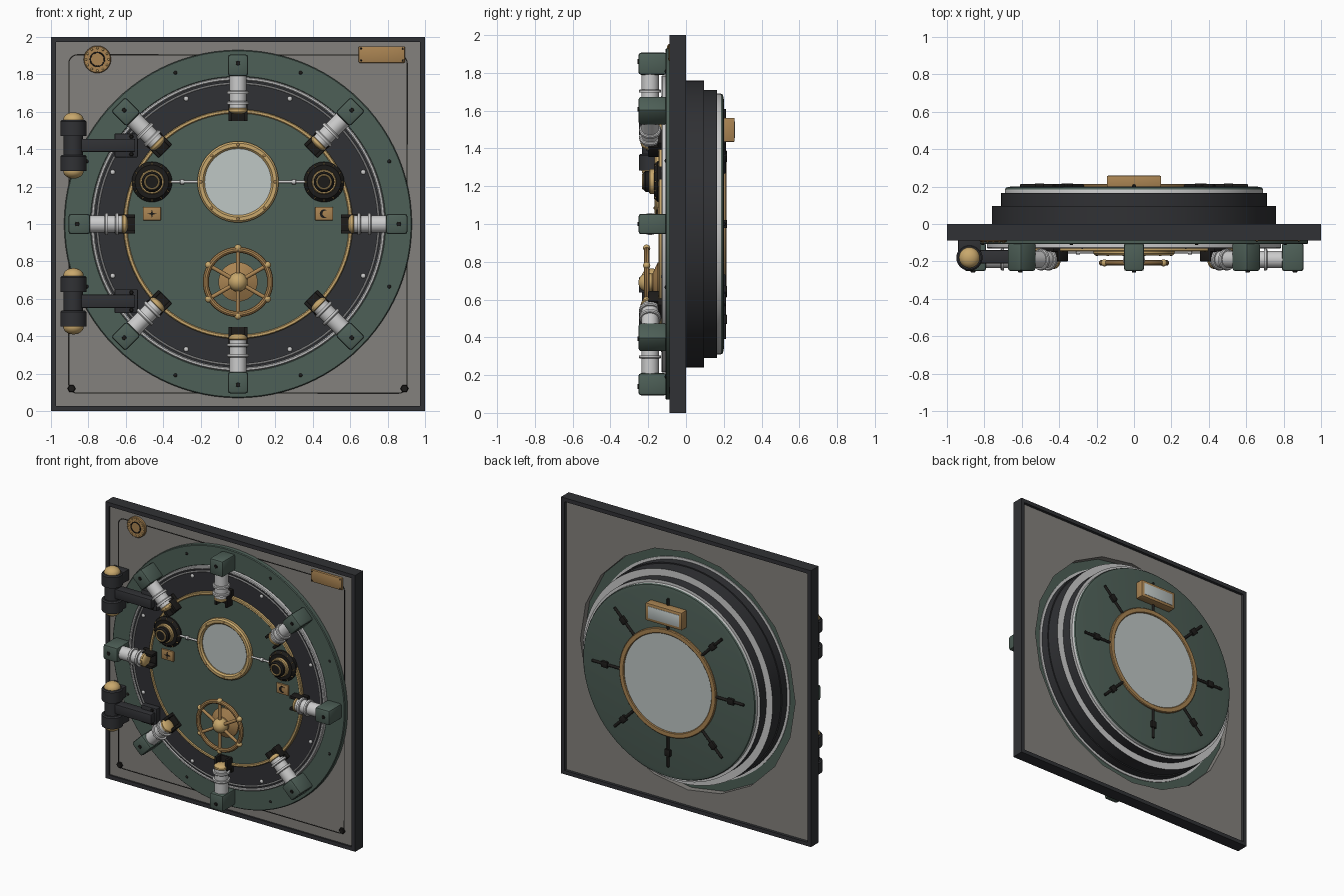
import bpy, bmesh
from math import pi, sin, cos, radians
from mathutils import Matrix, Vector

if "Cube" in bpy.data.objects:
    bpy.data.objects.remove(bpy.data.objects["Cube"])

T, R = Matrix.Translation, Matrix.Rotation
# Face space: x = model x, y = height from the door centre, z = distance to the front
FACE = T((0, 0, 1)) @ R(pi / 2, 4, 'X')


def material(name, rgb, metallic=0.0):
    m = bpy.data.materials.new(name)
    m.diffuse_color = (*rgb, 1)
    m.use_nodes = True
    shader = m.node_tree.nodes["Principled BSDF"]
    shader.inputs["Base Color"].default_value = (*rgb, 1)
    shader.inputs["Metallic"].default_value = metallic
    shader.inputs["Roughness"].default_value = 0.45
    return m


GREEN = material("green_paint", (.075, .115, .095))
DARK = material("dark_iron", (.03, .031, .035))
BLACK = material("black", (.012, .011, .01))
BRASS = material("brass", (.58, .39, .15), .2)
BRONZE = material("bronze", (.4, .23, .085), .2)
SILVER = material("silver", (.6, .6, .6), .2)
STEEL = material("grey_sheet", (.23, .22, .205))
GLASS = material("glass", (.52, .57, .56))


def finish(name, mesh, mats, M):
    for m in mats:
        mesh.materials.append(m)
    mesh.shade_smooth()
    mesh.set_sharp_from_angle(angle=radians(35))
    ob = bpy.data.objects.new(name, mesh)
    ob.matrix_world = FACE @ M
    bpy.context.collection.objects.link(ob)
    return ob


def lathe(name, pts, mats, M=Matrix(), segs=32, closed=False):
    """Turn an (r, h) profile around z; one material, or one per segment."""
    mats = mats if isinstance(mats, list) else [mats]
    used = list(dict.fromkeys(mats))
    bm = bmesh.new()
    rings = [[bm.verts.new((r * cos(2 * pi * i / segs), r * sin(2 * pi * i / segs), h))
              for i in range(segs)] for r, h in pts]
    for k in range(len(pts) if closed else len(pts) - 1):
        a, b = rings[k], rings[(k + 1) % len(pts)]
        for i in range(segs):
            j = (i + 1) % segs
            f = bm.faces.new((a[i], a[j], b[j], b[i]))
            f.material_index = used.index(mats[k % len(mats)])
    bmesh.ops.remove_doubles(bm, verts=bm.verts, dist=1e-5)
    bmesh.ops.recalc_face_normals(bm, faces=bm.faces)
    mesh = bpy.data.meshes.new(name)
    bm.to_mesh(mesh)
    bm.free()
    return finish(name, mesh, used, M)


def disc(name, r, h0, h1, mat, M=Matrix(), segs=32, c=.004):
    return lathe(name, [(0, h0), (r, h0), (r, h1 - c), (r - c, h1), (0, h1)], mat, M, segs)


def ring(name, r0, r1, h0, h1, mat, M=Matrix(), segs=64, c=.005):
    return lathe(name, [(r0, h0), (r1, h0), (r1, h1 - c), (r1 - c, h1), (r0 + c, h1), (r0, h1 - c)],
                 mat, M, segs, True)


def torus(name, R0, r, mat, M=Matrix(), segs=64):
    pts = [(R0 + r * cos(a * pi / 5), r * sin(a * pi / 5)) for a in range(10)]
    return lathe(name, pts, mat, M, segs, True)


def ball(name, r, mat, M=Matrix(), squash=1.0):
    pts = [(r * sin(a * pi / 12), -r * squash * cos(a * pi / 12)) for a in range(13)]
    return lathe(name, pts, mat, M, 24)


def box(name, lo, hi, mat, M=Matrix(), bevel=.006):
    lo, hi = Vector(lo), Vector(hi)
    bm = bmesh.new()
    bmesh.ops.create_cube(bm, size=1, matrix=T((lo + hi) / 2) @ Matrix.Diagonal((*(hi - lo), 1)))
    if bevel:
        bmesh.ops.bevel(bm, geom=bm.edges[:], offset=bevel, segments=2, profile=.5, affect='EDGES')
    mesh = bpy.data.meshes.new(name)
    bm.to_mesh(mesh)
    bm.free()
    return finish(name, mesh, [mat], M)


def plate(name, outlines, h0, h1, mat, M=Matrix()):
    """Extrude flat outlines; a nested outline becomes a hole."""
    cu = bpy.data.curves.new(name, 'CURVE')
    cu.dimensions, cu.fill_mode, cu.extrude = '2D', 'BOTH', (h1 - h0) / 2
    for pts in outlines:
        s = cu.splines.new('POLY')
        s.points.add(len(pts) - 1)
        for p, (x, y) in zip(s.points, pts):
            p.co = (x, y, 0, 1)
        s.use_cyclic_u = True
    tmp = bpy.data.objects.new(name + "_tmp", cu)
    mesh = bpy.data.meshes.new_from_object(tmp)
    bpy.data.objects.remove(tmp)
    mesh.materials.clear()
    return finish(name, mesh, [mat], M @ T((0, 0, (h0 + h1) / 2)))


def circle(r, n, x=0, y=0, a0=0, a1=2 * pi):
    return [(x + r * cos(a0 + (a1 - a0) * i / n), y + r * sin(a0 + (a1 - a0) * i / n)) for i in range(n)]


def rounded_square(s, r):
    c = s - r
    return [p for k, (x, y) in enumerate([(c, c), (-c, c), (-c, -c), (c, -c)])
            for p in circle(r, 6, x, y, k * pi / 2, (k + 1) * pi / 2)]


def spin(deg, r=0, h=0):
    return R(radians(deg), 4, 'Z') @ T((r, 0, h))


ALONG_X, UP = R(pi / 2, 4, 'Y'), R(-pi / 2, 4, 'X')
square = lambda s: [(s, s), (-s, s), (-s, -s), (s, -s)]

# Wall panel and frame
plate("frame", [square(1), square(.972)], 0, .088, DARK)
plate("wall_sheet", [square(.975), circle(.86, 20)], .02, .075, STEEL)
plate("sheet_groove", [rounded_square(.908, .05), rounded_square(.902, .045)], .074, .077, BLACK)
for x in (-.89, .89):
    disc("corner_bolt", .022, .07, .09, BLACK, T((x, -.88, 0)), 6)

# Door ring, stepped plug and front face
ring("door_flange", .785, .93, .065, .108, GREEN, segs=96)
ring("seal_ring", .768, .787, .06, .13, SILVER, segs=96)
lathe("door_plug", [(0, .125), (.768, .125), (.768, 0), (.76, 0), (.76, -.095), (.71, -.095), (.71, -.165),
                    (.69, -.165), (.69, -.185), (.685, -.195), (.66, -.2), (0, -.2)],
      [DARK] * 4 + [SILVER, DARK, SILVER, SILVER] + [GREEN] * 3, segs=96)
torus("door_trim_line", .752, .005, SILVER, T((0, 0, .126)), 96)
disc("door_face", .6, .12, .14, GREEN, segs=96)
ring("door_face_trim", .592, .614, .12, .146, BRASS, segs=96)
for k in range(8):
    a = 22.5 + 45 * k
    ball("door_rivet", .013, SILVER, spin(a, .725, .125), .6)
    ball("flange_rivet", .01, BLACK, spin(a, .875, .107), .6)

# Eight locking bolts; local x runs outward from the door centre
for k in range(8):
    M = spin(45 * k)
    box("clamp_block", (.79, -.054, .1), (.907, .054, .252), GREEN, M, .015)
    disc("clamp_block_screw", .013, .25, .258, BLACK, M @ T((.86, 0, 0)), 6, .002)
    axis = M @ T((0, 0, .19)) @ ALONG_X
    disc("locking_bolt", .046, .61, .8, SILVER, axis)
    for h in (.64, .695):
        ring("bolt_collar", .03, .058, h, h + .018, SILVER, axis, 32)
    ring("bolt_brass_band", .03, .05, .604, .62, BRASS, axis, 32)
    ball("bolt_end_cap", .048, BRASS, axis @ T((0, 0, .606)), .4)
    box("bolt_saddle", (.55, -.052, .12), (.66, .052, .15), BLACK, M)
    for s in (-1, 1):
        box("saddle_cheek", (.55, s * .042 - .01, .13), (.63, s * .042 + .01, .2), BLACK, M, .004)

# Two hinges
for v in (.42, -.413):
    M = T((-.88, v, .18))
    disc("hinge_pin", .052, -.14, .14, DARK, M @ UP)
    for s in (-1, 1):
        K = M @ T((0, s * .093, 0))
        disc("hinge_knuckle", .07, -.043, .043, DARK, K @ UP, c=.008)
        box("hinge_mount", (-.06, -.04, -.11), (.06, .04, -.03), DARK, K)
        ball("hinge_finial", .055, BRASS, M @ T((0, s * .136, 0)) @ UP, .75)
    box("hinge_arm", (0, -.035, -.04), (.33, .035, .03), DARK, M)
    box("hinge_arm_foot", (.22, -.064, -.06), (.345, .064, -.015), DARK, M)
    for s in (-1, 1):
        disc("hinge_foot_bolt", .012, -.02, -.008, BLACK, M @ T((.31, s * .047, 0)), 6)

# Front porthole
M = T((0, .225, 0))
ring("porthole_rim", .178, .217, .13, .168, BRASS, M, c=.01)
disc("porthole_glass", .182, .13, .15, GLASS, M, 64)
for k in range(8):
    ball("porthole_screw", .008, BRONZE, M @ spin(45 * k, .198, .167), .6)

# Dials, link rods and small emblem plates
for s in (-1, 1):
    M = T((s * .46, .225, 0))
    lathe("dial_plate", [(0, .13), (.108, .13), (.108, .15), (.09, .17), (0, .17)], BLACK, M, 48)
    for k in range(12):
        box("dial_tick", (-.01, -.002, .158), (.01, .002, .166), BRASS, M @ spin(30 * k, .094), 0)
    ring("dial_ring", .05, .066, .165, .195, BRASS, M, 48)
    disc("dial_knob", .055, .16, .225, BLACK, M, 24, .01)
    ring("dial_knob_trim", .032, .042, .21, .232, BRASS, M, 32, .003)
    rod = T((0, .225, .15)) @ R(s * pi / 2, 4, 'Y')
    disc("link_rod", .007, .21, .36, SILVER, rod, 12, .001)
    disc("link_rod_collar", .013, .29, .31, SILVER, rod, 12, .002)
    E = T((s * .46, .055, 0))
    box("emblem_plate", (-.048, -.036, .13), (.048, .036, .152), BRONZE, E, .004)
    if s < 0:
        star = [((.024 if i % 2 == 0 else .007) * cos(i * pi / 4),
                 (.024 if i % 2 == 0 else .007) * sin(i * pi / 4)) for i in range(8)]
        plate("star_emblem", [star], .15, .155, BLACK, E)
    else:
        moon = circle(.023, 16, 0, 0, pi / 4, 7 * pi / 4) + circle(.018, 12, .01, 0, 7 * pi / 4, pi / 4)
        plate("moon_emblem", [moon], .15, .155, BLACK, E)

# Hand wheel
M = T((0, -.31, 0))
lathe("wheel_base", [(0, .13), (.105, .13), (.105, .15), (.085, .16), (.05, .175), (.035, .2), (0, .2)],
      BRONZE, M, 48)
torus("wheel_rim", .172, .016, BRONZE, M @ T((0, 0, .208)))
ball("wheel_hub", .052, BRASS, M @ T((0, 0, .2)))
for k in range(6):
    S = M @ spin(30 + 60 * k, 0, .208)
    disc("wheel_spoke", .011, .02, .175, BRONZE, S @ ALONG_X, 16)
    ball("wheel_ball", .019, BRASS, S @ T((.182, 0, 0)))

# Wall badges
M = T((-.752, .88, 0))
disc("round_badge", .073, .07, .095, BRONZE, M, 48)
ring("round_badge_ring", .034, .041, .09, .099, BLACK, M, 32, .001)
for k in range(12):
    ball("round_badge_stud", .006, BRASS, M @ spin(30 * k, .06, .095))
box("wall_plaque", (.645, .862, .07), (.893, .95, .092), BRONZE)
for x in (.657, .881):
    for y in (.874, .938):
        ball("plaque_screw", .005, BLACK, T((x, y, .092)), .6)

# Back of the door: window, radial rods and lamp
BACK = R(pi, 4, 'Y')
ring("back_window_rim", .35, .388, .19, .214, BRONZE, BACK, 96)
disc("back_window_glass", .355, .19, .206, GLASS, BACK, 96)
for k in range(8):
    M = BACK @ spin(45 * k, 0, .203)
    disc("back_rod", .01, .38, .61, BLACK, M @ ALONG_X, 12)
    box("back_rod_guide", (.48, -.022, -.01), (.53, .022, .014), BLACK, M, .004)
box("back_lamp_case", (-.145, .435, .19), (.145, .562, .258), BRONZE, BACK)
box("back_lamp_glass", (-.125, .455, .24), (.125, .542, .26), GLASS, BACK, .002)
